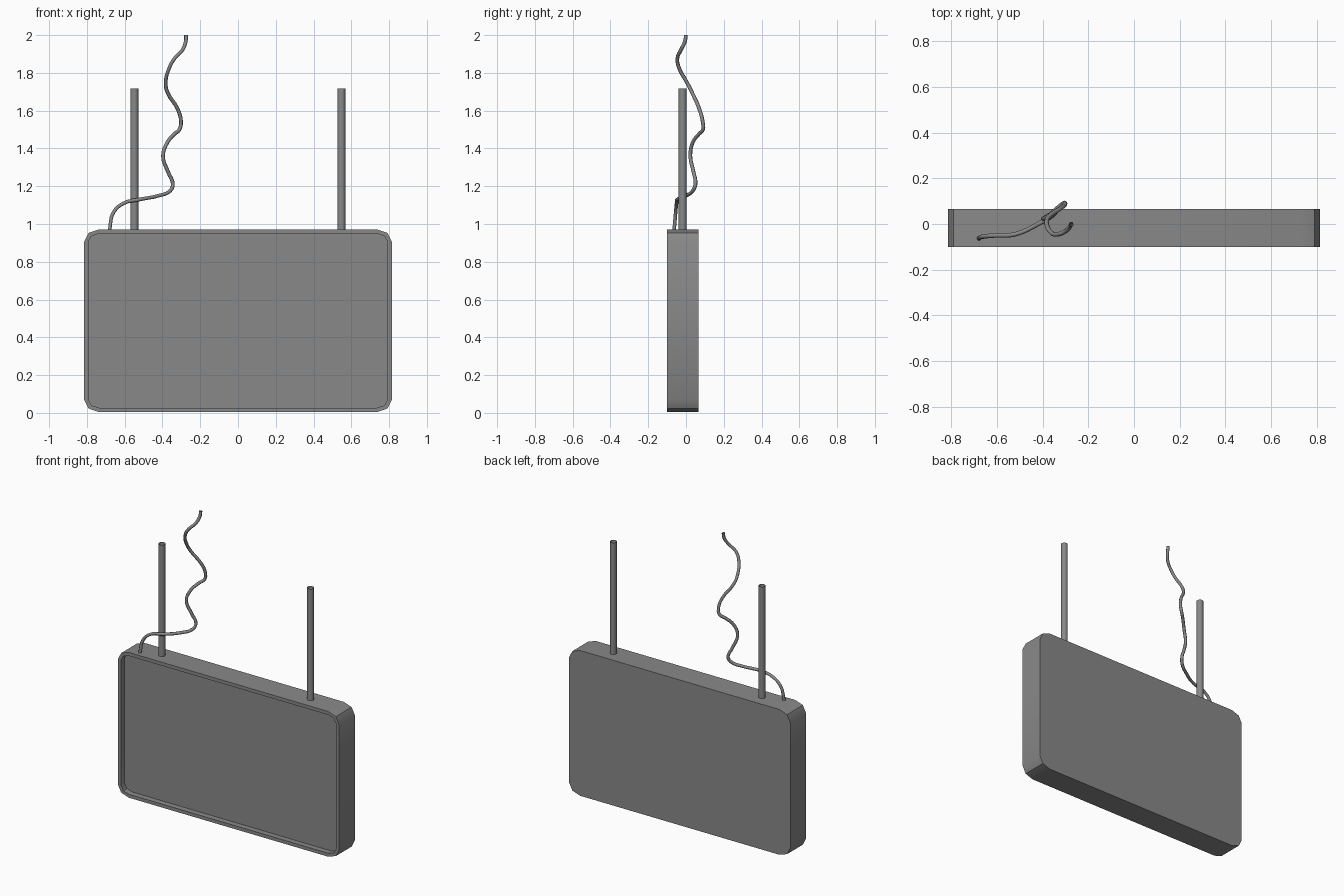
import bpy, bmesh, math

if "Cube" in bpy.data.objects:
    bpy.data.objects.remove(bpy.data.objects["Cube"], do_unlink=True)

GREY = (0.25, 0.25, 0.25, 1)
grey = bpy.data.materials.new("plain grey")
grey.use_nodes = True
grey.diffuse_color = GREY
grey.node_tree.nodes["Principled BSDF"].inputs["Base Color"].default_value = GREY


def finish(obj, angle):
    """Give the part its material and smooth its soft edges."""
    obj.data.materials.append(grey)
    bpy.ops.object.select_all(action="DESELECT")
    obj.select_set(True)
    bpy.context.view_layer.objects.active = obj
    bpy.ops.object.shade_smooth_by_angle(angle=math.radians(angle))


def add_mesh(name, bm, angle=30):
    mesh = bpy.data.meshes.new(name)
    bm.to_mesh(mesh)
    bm.free()
    obj = bpy.data.objects.new(name, mesh)
    bpy.context.collection.objects.link(obj)
    finish(obj, angle)
    return obj


def rounded_loop(bm, half_w, half_h, y, rx, rz, mid_z, steps=2):
    """Ring of vertices around a rectangle with faceted corners."""
    ring = []
    for corner, (sx, sz) in enumerate([(1, 1), (-1, 1), (-1, -1), (1, -1)]):
        for i in range(steps + 1):
            a = math.pi / 2 * (corner + i / steps)
            ring.append(bm.verts.new((sx * (half_w - rx) + rx * math.cos(a), y,
                                      mid_z + sz * (half_h - rz) + rz * math.sin(a))))
    return ring


# Sign box: back panel, outer walls, rim, recess walls and sunken front panel
HALF_W, HALF_H, RIM = 0.815, 0.484, 0.023
FRONT, BACK, RECESS = -0.10, 0.066, 0.038
MID_Z = 0.488
bm = bmesh.new()
rings = [rounded_loop(bm, HALF_W - d, HALF_H - d, y, 0.08 - d, 0.066 - d, MID_Z)
         for d, y in ((0, BACK), (0, FRONT), (RIM, FRONT), (RIM, FRONT + RECESS))]
for a, b in zip(rings, rings[1:]):
    for i in range(len(a)):
        j = (i + 1) % len(a)
        bm.faces.new((a[i], a[j], b[j], b[i]))
bm.faces.new(rings[0])
bm.faces.new(rings[-1])
bmesh.ops.recalc_face_normals(bm, faces=bm.faces)
for v in bm.verts:
    v.co.z = max(0, v.co.z)
add_mesh("sign_box", bm)

# Hanging poles: open tubes, one on each side
POLE_TOP, POLE_BASE = 1.717, 0.965
for side, x in (("left", 0.548), ("right", -0.548)):
    bm = bmesh.new()
    bmesh.ops.create_cone(bm, cap_ends=False, segments=16, radius1=0.021,
                          radius2=0.021, depth=POLE_TOP - POLE_BASE)
    bmesh.ops.translate(bm, verts=bm.verts, vec=(x, -0.018, (POLE_TOP + POLE_BASE) / 2))
    add_mesh(side + "_pole", bm)

# Power cable: a thin round curve winding upwards from the box
PATH = [(-.68, -.063, .965), (-.66, -.055, 1.06), (-.605, -.05, 1.11),
        (-.52, -.045, 1.13), (-.42, 0, 1.15), (-.36, .035, 1.175),
        (-.345, .05, 1.21), (-.37, .04, 1.275), (-.397, .023, 1.36),
        (-.375, .035, 1.43), (-.335, .07, 1.478), (-.31, .09, 1.5),
        (-.302, .088, 1.545), (-.32, .07, 1.61), (-.37, .035, 1.69),
        (-.383, .01, 1.74), (-.36, -.04, 1.835), (-.333, -.045, 1.88),
        (-.295, -.028, 1.92), (-.277, -.006, 1.965), (-.275, 0, 2)]
curve = bpy.data.curves.new("power_cable", "CURVE")
curve.dimensions = "3D"
curve.bevel_depth = 0.01
curve.bevel_resolution = 2
curve.resolution_u = 4
spline = curve.splines.new("BEZIER")
spline.bezier_points.add(len(PATH) - 1)
for point, co in zip(spline.bezier_points, PATH):
    point.co = co
    point.handle_left_type = point.handle_right_type = "AUTO"
cable = bpy.data.objects.new("power_cable", curve)
bpy.context.collection.objects.link(cable)
bpy.ops.object.select_all(action="DESELECT")
cable.select_set(True)
bpy.context.view_layer.objects.active = cable
bpy.ops.object.convert(target="MESH")
finish(bpy.context.view_layer.objects.active, 60)
